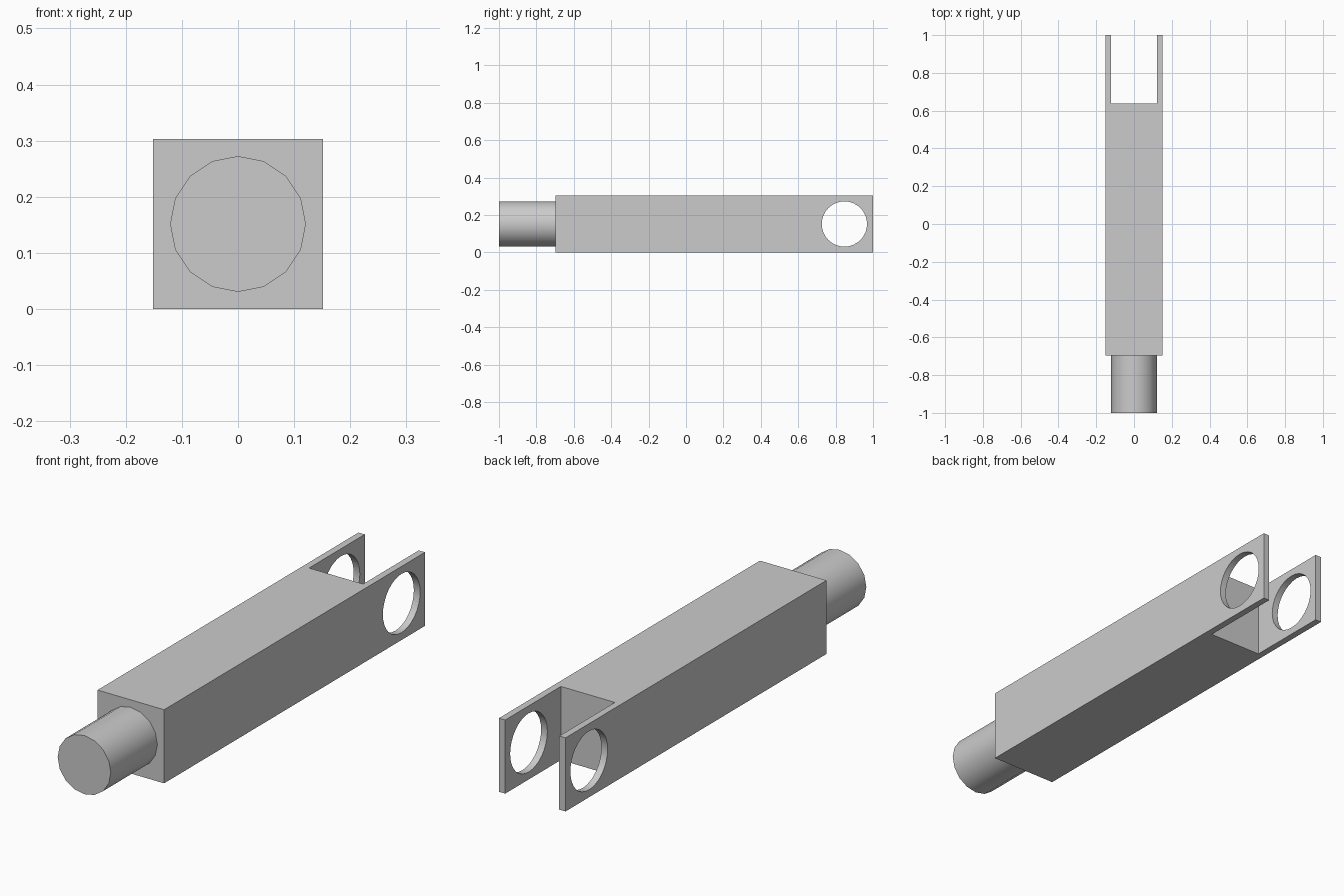
import bpy
import math

# Remove the default cube
cube = bpy.data.objects.get("Cube")
if cube:
    bpy.data.objects.remove(cube, do_unlink=True)

SIDE = 0.303           # square section of the bar
MID = SIDE / 2         # height of the centre line
RADIUS = 0.121         # peg and eye radius
SHOULDER = -0.697      # where the peg meets the bar
SLOT = 0.638           # bottom of the fork slot
SLOT_WIDTH = 0.246
EYE = 0.847            # centre of the fork eyes

grey = bpy.data.materials.new("plain grey")
grey.use_nodes = True
colour = (0.6, 0.6, 0.6, 1)
grey.diffuse_color = colour
grey.node_tree.nodes["Principled BSDF"].inputs["Base Color"].default_value = colour


def finish(name):
    obj = bpy.context.object
    obj.name = name
    obj.data.materials.append(grey)
    bpy.ops.object.transform_apply(location=False, rotation=True, scale=True)
    return obj


def box(name, width, y0, y1, height):
    bpy.ops.mesh.primitive_cube_add(size=1, location=(0, (y0 + y1) / 2, MID))
    bpy.context.object.scale = (width, y1 - y0, height)
    return finish(name)


def cylinder(name, sides, depth, y, rotation):
    bpy.ops.mesh.primitive_cylinder_add(vertices=sides, radius=RADIUS, depth=depth,
                                        location=(0, y, MID), rotation=rotation)
    return finish(name)


# Square bar with a forked back end
bar = box("forked_bar", SIDE, SHOULDER, 1, SIDE)
slot = box("slot_cutter", SLOT_WIDTH, SLOT, 1.2, 2 * SIDE)
eye = cylinder("eye_cutter", 32, 2 * SIDE, EYE, (0, math.pi / 2, 0))

for cutter in (slot, eye):
    cut = bar.modifiers.new(cutter.name, "BOOLEAN")
    cut.operation = "DIFFERENCE"
    cut.solver = "EXACT"
    cut.object = cutter
    bpy.context.view_layer.objects.active = bar
    bpy.ops.object.modifier_apply(modifier=cut.name)
    bpy.data.objects.remove(cutter, do_unlink=True)

# Round peg at the front
peg = cylinder("round_peg", 16, 1 + SHOULDER, (SHOULDER - 1) / 2, (math.pi / 2, 0, 0))

# Smooth round walls, sharp edges
for part in (bar, peg):
    bpy.ops.object.select_all(action="DESELECT")
    part.select_set(True)
    bpy.context.view_layer.objects.active = part
    bpy.ops.object.shade_smooth_by_angle(angle=math.radians(35))
